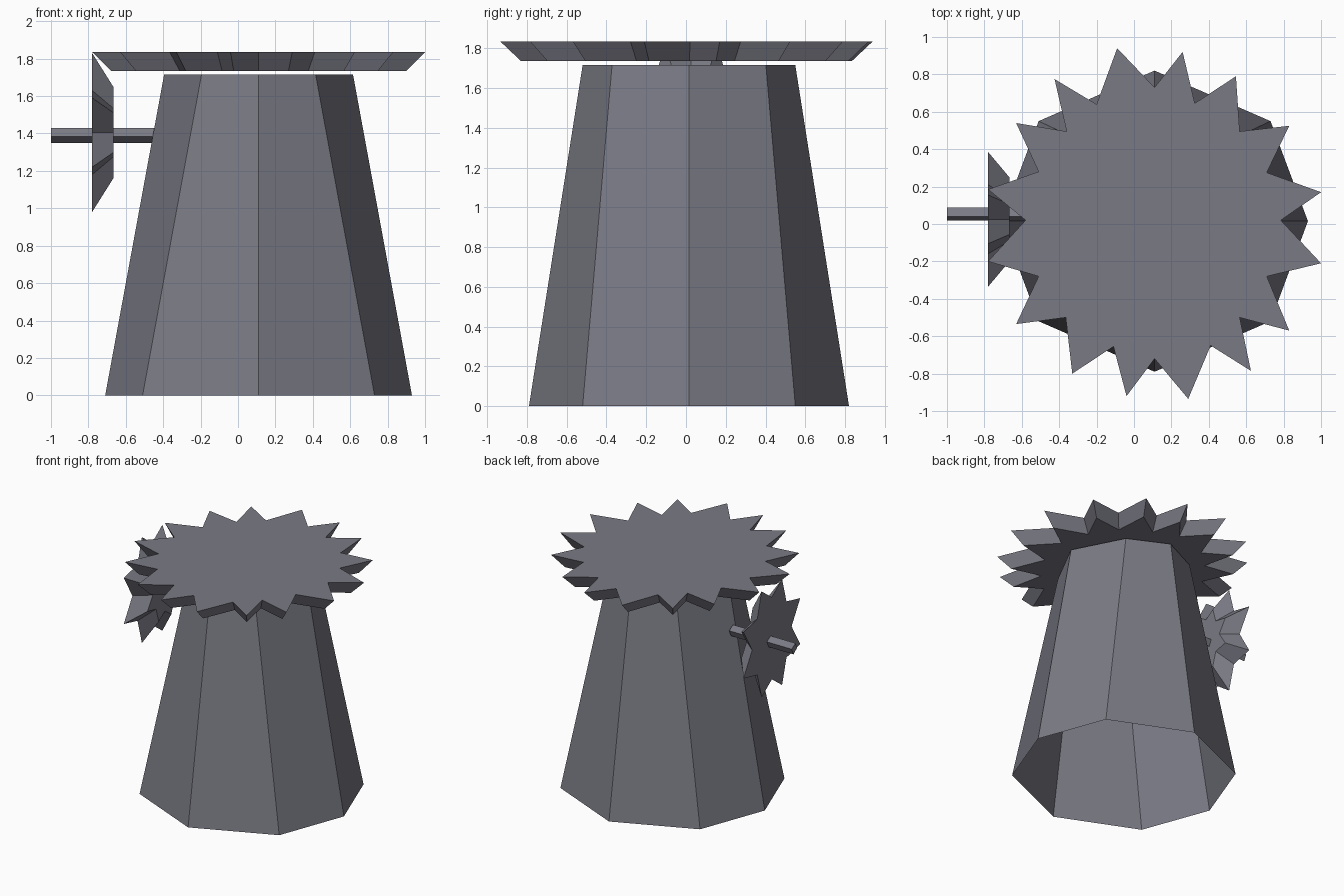
import bpy, bmesh

if "Cube" in bpy.data.objects:
    bpy.data.objects.remove(bpy.data.objects["Cube"])

# Dark slate colour shared by every part
slate = bpy.data.materials.new("dark_slate")
slate.diffuse_color = (0.195, 0.195, 0.235, 1)
slate.use_nodes = True
slate.node_tree.nodes["Principled BSDF"].inputs["Base Color"].default_value = slate.diffuse_color


def loft(name, ring_a, ring_b, cap_a=True, cap_b=True):
    """Join two matching rings of points with flat faces."""
    bm = bmesh.new()
    a = [bm.verts.new(p) for p in ring_a]
    b = [bm.verts.new(p) for p in ring_b]
    n = len(a)
    for i in range(n):
        j = (i + 1) % n
        bm.faces.new((a[i], a[j], b[j], b[i]))
    caps = []
    if cap_a:
        caps.append(bm.faces.new(a[::-1]))
    if cap_b:
        caps.append(bm.faces.new(b))
    bmesh.ops.recalc_face_normals(bm, faces=bm.faces[:])
    # concave star faces are split so they fill cleanly
    bmesh.ops.triangulate(bm, faces=caps)
    mesh = bpy.data.meshes.new(name)
    bm.to_mesh(mesh)
    bm.free()
    mesh.materials.append(slate)
    obj = bpy.data.objects.new(name, mesh)
    bpy.context.collection.objects.link(obj)
    return obj


def mirror_quarter(quarter):
    """Quarter outline (from +v axis to +u axis) -> full closed outline."""
    half = quarter + [(u, -v) for u, v in quarter[-2::-1]]
    return half + [(-u, v) for u, v in half[-2:0:-1]]


CX, CY = 0.11, 0.015

# Tower: open eight-sided tapering shell
base = mirror_quarter([(0, 0.805), (0.62, 0.535), (0.82, 0)])
top = mirror_quarter([(0, 0.535), (0.305, 0.387), (0.505, 0)])
loft("tower", [(CX + u, CY + v, 0) for u, v in base],
     [(CX + u, CY + v, 1.715) for u, v in top], False, False)

# Roof: sixteen-pointed irregular star, narrower underneath
star = [(0.11, 0.73), (0.26, 0.92), (0.325, 0.645), (0.545, 0.79),
        (0.565, 0.495), (0.83, 0.525), (0.71, 0.275), (1.0, 0.17),
        (0.785, 0.02), (1.0, -0.21), (0.71, -0.28), (0.83, -0.57),
        (0.565, -0.50), (0.625, -0.785), (0.41, -0.65), (0.29, -0.935),
        (0.11, -0.72), (-0.04, -0.92), (-0.11, -0.655), (-0.33, -0.80),
        (-0.365, -0.50), (-0.63, -0.535), (-0.51, -0.28), (-0.78, -0.20),
        (-0.58, 0.02), (-0.78, 0.185), (-0.51, 0.28), (-0.63, 0.54),
        (-0.36, 0.495), (-0.425, 0.775), (-0.20, 0.64), (-0.09, 0.94)]
S = 0.887
loft("star_roof", [(CX + (x - CX) * S, y * S, 1.735) for x, y in star],
     [(x, y, 1.835) for x, y in star])

# Fan wheel: eight-pointed star facing left
fan = mirror_quarter([(0, 0.33), (0.13, 0.425), (0.185, 0.225),
                      (0.36, 0.185), (0.25, 0)])
loft("fan_wheel", [(-0.78, 0.025 + u, 1.405 + v) for u, v in fan],
     [(-0.665, 0.025 + u * 0.62, 1.405 + v * 0.57) for u, v in fan])

# Axle: thin four-sided rod running into the tower
rod = [(0.02, 1.385), (0.04, 1.43), (0.088, 1.40), (0.065, 1.35)]
loft("axle", [(-1.0, y, z) for y, z in rod], [(-0.445, y, z) for y, z in rod])
